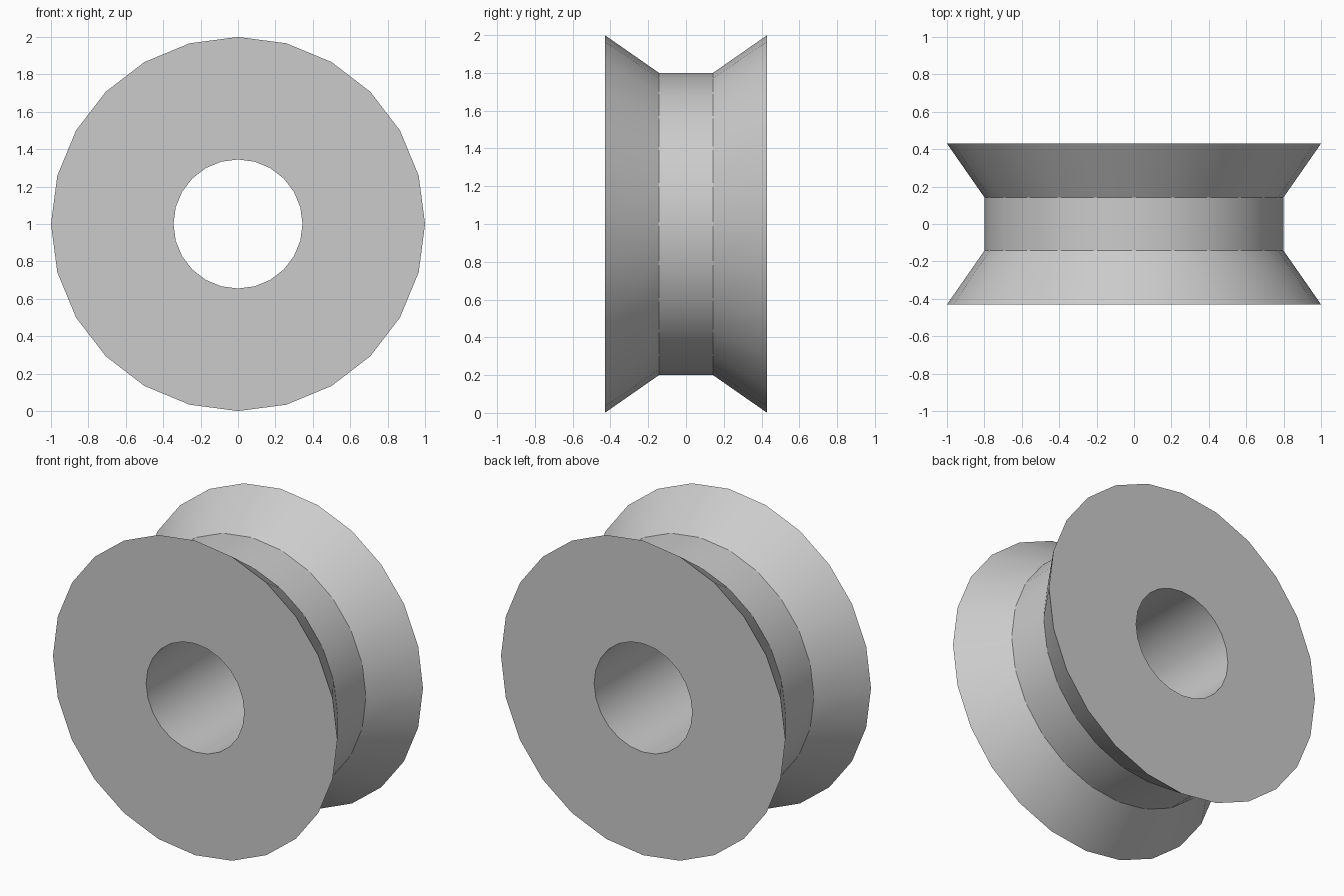
import bpy, bmesh
from math import tau, sin, cos, radians

SIDES = 24
CENTRE_Z = 1.0
# Closed cross-section as (radius, y): flared front rim, groove, flared back rim, bore
PROFILE = [(1.0, -0.43), (0.8, -0.143), (0.8, 0.143), (1.0, 0.43),
           (0.345, 0.43), (0.345, -0.43)]

cube = bpy.data.objects.get("Cube")
if cube:
    bpy.data.objects.remove(cube, do_unlink=True)

# Single flat grey
grey = bpy.data.materials.new("light_grey")
grey.use_nodes = True
colour = (0.6, 0.6, 0.6, 1.0)
grey.diffuse_color = colour
grey.node_tree.nodes["Principled BSDF"].inputs["Base Color"].default_value = colour

# Sweep the cross-section around the axle
bm = bmesh.new()
rings = []
for r, y in PROFILE:
    angles = [tau * i / SIDES for i in range(SIDES)]
    rings.append([bm.verts.new((r * cos(a), y, CENTRE_Z + r * sin(a))) for a in angles])
for k, ring in enumerate(rings):
    after = rings[(k + 1) % len(rings)]
    for i in range(SIDES):
        j = (i + 1) % SIDES
        bm.faces.new((ring[i], ring[j], after[j], after[i]))
bmesh.ops.recalc_face_normals(bm, faces=bm.faces)

mesh = bpy.data.meshes.new("grooved_wheel")
bm.to_mesh(mesh)
bm.free()
mesh.materials.append(grey)
wheel = bpy.data.objects.new("grooved_wheel", mesh)
bpy.context.collection.objects.link(wheel)

# Smooth round walls, sharp rims
bpy.ops.object.select_all(action="DESELECT")
wheel.select_set(True)
bpy.context.view_layer.objects.active = wheel
bpy.ops.object.shade_smooth_by_angle(angle=radians(30))
